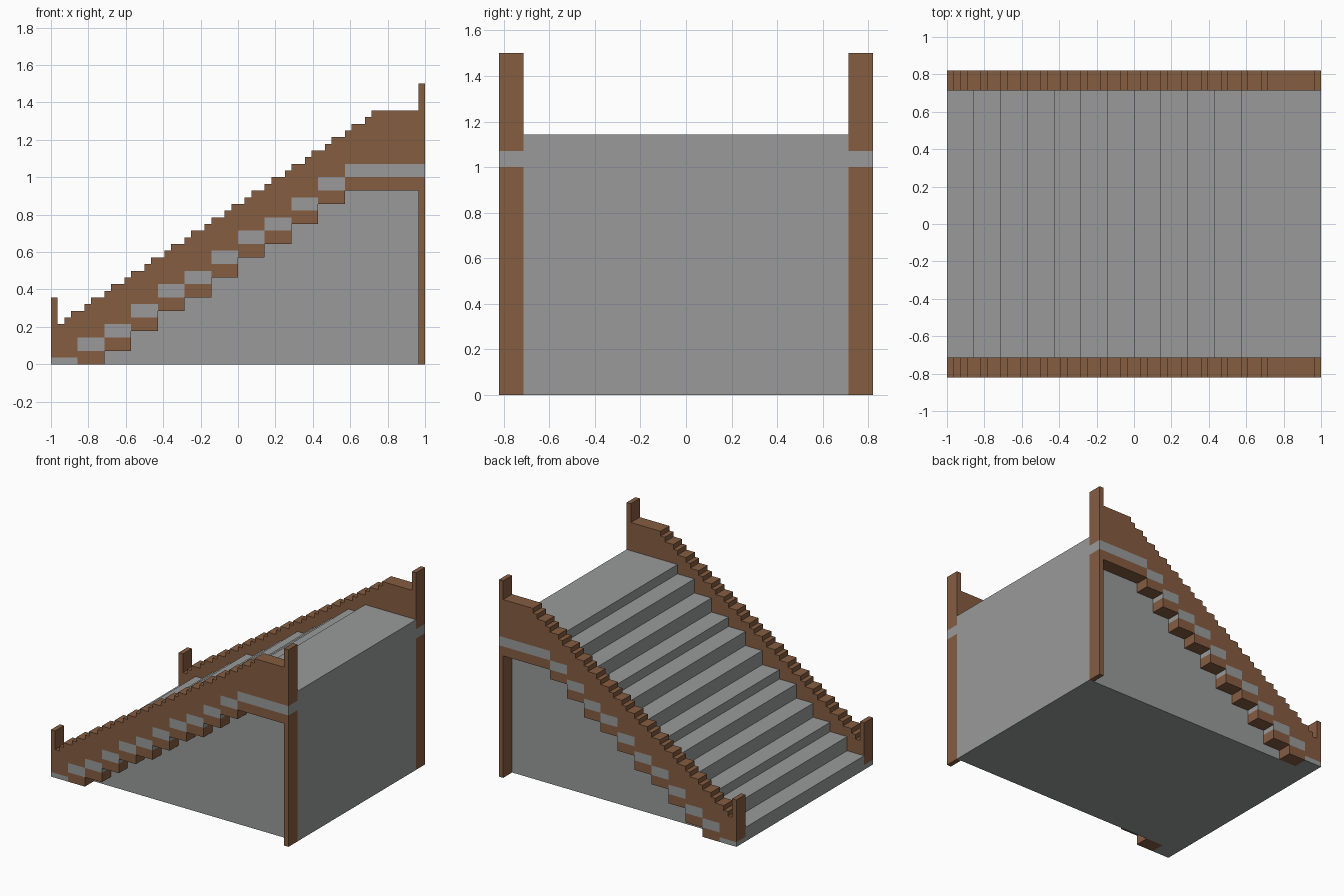
import bpy
import bmesh
import math

cube = bpy.data.objects.get("Cube")
if cube:
    bpy.data.objects.remove(cube, do_unlink=True)

U = 1 / 28          # grid unit: the staircase is 56 units long
LENGTH = 56
STEPS = 12
RUN = 4             # tread depth in units
INNER, OUTER = 20, 23   # side wall limits along y


def material(name, color):
    mat = bpy.data.materials.new(name)
    mat.use_nodes = True
    mat.diffuse_color = color
    mat.node_tree.nodes["Principled BSDF"].inputs["Base Color"].default_value = color
    return mat


stone = material("grey stone", (0.32, 0.323, 0.327, 1))
wood = material("brown wood", (0.235, 0.109, 0.053, 1))


def rect(x0, x1, z0, z1):
    return [(x0, z0), (x1, z0), (x1, z1), (x0, z1)]


def outline(spans):
    """Stepped line through (x0, x1, z) spans, without doubled points."""
    pts = []
    for x0, x1, z in spans:
        if pts and pts[-1][1] == z:
            pts[-1] = (x1, z)
        else:
            pts += [(x0, z), (x1, z)]
    return pts


def prisms(name, profiles, y0, y1, mat):
    """Extrude x-z profiles from y0 to y1 into one object."""
    bm = bmesh.new()
    for profile in profiles:
        face = bm.faces.new([bm.verts.new((x * U, y0 * U, z * U)) for x, z in profile])
        ext = bmesh.ops.extrude_face_region(bm, geom=[face], use_keep_orig=True)
        moved = [v for v in ext["geom"] if isinstance(v, bmesh.types.BMVert)]
        bmesh.ops.translate(bm, verts=moved, vec=(0, (y1 - y0) * U, 0))
    bmesh.ops.recalc_face_normals(bm, faces=bm.faces)
    mesh = bpy.data.meshes.new(name)
    bm.to_mesh(mesh)
    bm.free()
    mesh.materials.append(mat)
    obj = bpy.data.objects.new(name, mesh)
    bpy.context.collection.objects.link(obj)
    return obj


# Each step as (x start, x end, tread height); the last one is the landing
steps = []
for k in range(STEPS):
    x0 = -28 + k * RUN
    x1 = 28 if k == STEPS - 1 else x0 + RUN
    steps.append((x0, x1, math.ceil((k + 1) * 8 / 3)))

# Solid flight of steps
prisms("stair_flight", [outline(steps) + [(28, 0), (-28, 0)]], -INNER, INNER, stone)

# Handrail line: low post, fine sawtooth slope, level part, tall post
rail = [(-28, -27, 10)]
rail += [(i - 28, i - 27, 6 + min(32, 2 * i // 3)) for i in range(1, LENGTH - 1)]
rail += [(27, 28, 42)]

# Parts of each side wall
panel = outline(rail) + outline([(a, b, t - 2) for a, b, t in steps])[::-1]
tread_ends = [rect(a, b, max(0, t - 4), t - 2) for a, b, t in steps]
stringers = [rect(a, b, max(0, t - 6), t - 4) for a, b, t in steps if t > 4]
post_leg = [rect(27, 28, 0, steps[-1][2] - 6)]

for side, s in (("front", -1), ("back", 1)):
    y0, y1 = sorted((s * INNER, s * OUTER))
    prisms(side + "_balustrade", [panel], y0, y1, wood)
    prisms(side + "_tread_ends", tread_ends, y0, y1, stone)
    prisms(side + "_stringer", stringers, y0, y1, wood)
    prisms(side + "_post_leg", post_leg, y0, y1, wood)
